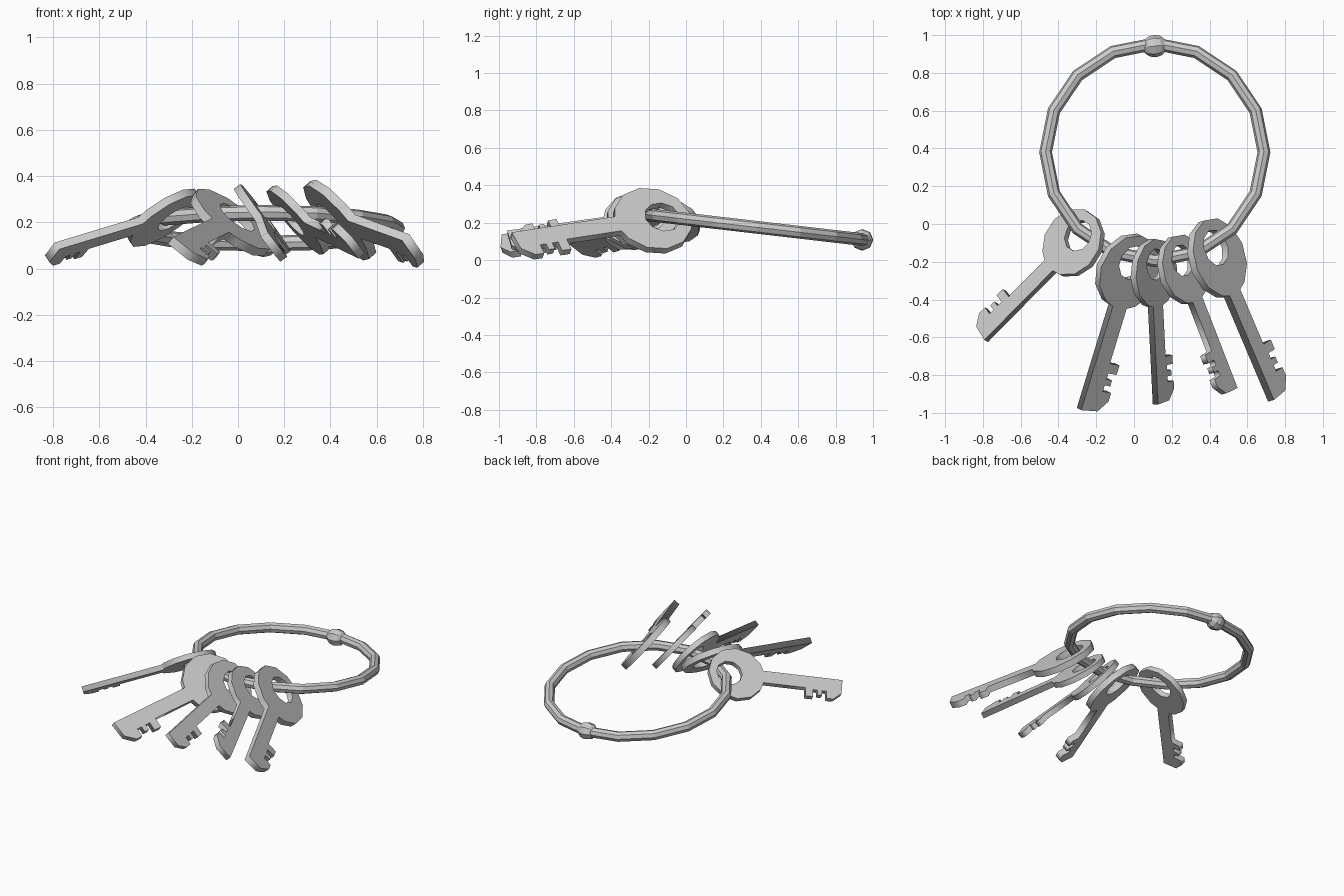
import bpy
from math import sin, cos, radians, pi
from mathutils import Matrix, Vector

if "Cube" in bpy.data.objects:
    bpy.data.objects.remove(bpy.data.objects["Cube"])

# Tilted key ring
tilt = radians(-6.6)
bpy.ops.mesh.primitive_torus_add(location=(0.11, 0.38, 0.175), rotation=(tilt, 0, 0),
                                 major_segments=16, minor_segments=8,
                                 major_radius=0.578, minor_radius=0.034)
bpy.context.object.name = "key_ring"

# Joint bead at the back of the ring
bpy.ops.mesh.primitive_uv_sphere_add(segments=8, ring_count=6, radius=0.063,
                                     location=(0.11, 0.942, 0.108),
                                     rotation=(tilt, pi / 2, 0))
bead = bpy.context.object
bead.name = "ring_bead"
bead.scale = (0.92, 0.95, 1.05)


def key_outline(side):
    """Round bow, straight shank and notched bit, along +x."""
    r, h, b = 0.213, 0.05, 0.12
    pts = [(r * cos(a), r * sin(a)) for a in (radians(30 * i) for i in range(1, 12))]
    shank = [(0.205, -h), (0.81, -h), (0.80, 0.065), (0.735, b), (0.685, b),
             (0.685, 0.06), (0.65, 0.06), (0.65, 0.1), (0.615, 0.1), (0.615, 0.06),
             (0.58, 0.06), (0.58, b), (0.525, b), (0.525, h), (0.205, h)]
    return [(x, y * side) for x, y in pts + shank]


def add_key(name, centre, heading, pitch, roll, side, scale):
    cu = bpy.data.curves.new(name, 'CURVE')
    cu.dimensions = '2D'
    cu.fill_mode = 'BOTH'
    cu.extrude = 0.021
    hole = [(-0.055 + 0.098 * cos(2 * pi * i / 10), 0.098 * sin(2 * pi * i / 10))
            for i in range(10)]
    for loop in (key_outline(side), hole):
        sp = cu.splines.new('POLY')
        sp.points.add(len(loop) - 1)
        for p, (x, y) in zip(sp.points, loop):
            p.co = (x, y, 0, 1)
        sp.use_cyclic_u = True
    ob = bpy.data.objects.new(name, cu)
    bpy.context.collection.objects.link(ob)
    # Orientation: shank direction, sideways direction, face normal
    p, q = radians(pitch), radians(roll)
    h = Vector((heading[0], heading[1], 0)).normalized()
    d = h * cos(p) - Vector((0, 0, sin(p)))
    left = Vector((-h.y, h.x, 0))
    left = left * cos(q) - d.cross(left) * sin(q)
    rot = Matrix((d, left, d.cross(left))).transposed().to_4x4()
    ob.matrix_world = Matrix.Translation(centre) @ rot @ Matrix.Scale(scale, 4)
    bpy.ops.object.select_all(action='DESELECT')
    ob.select_set(True)
    bpy.context.view_layer.objects.active = ob
    bpy.ops.object.convert(target='MESH')


# Five keys fanned along the front of the ring
add_key("key_1", (-0.32, -0.10, 0.22), (-0.70, -0.71), 12, -36, -1, 0.87)
add_key("key_2", (-0.03, -0.25, 0.20), (-0.29, -0.95), 8, 40, 1, 0.96)
add_key("key_3", (0.105, -0.26, 0.21), (0.05, -1.0), 8, 53, 1, 0.86)
add_key("key_4", (0.26, -0.24, 0.21), (0.36, -0.93), 10, 49, -1, 0.87)
add_key("key_5", (0.44, -0.18, 0.21), (0.39, -0.92), 8, 50, 1, 1.0)
